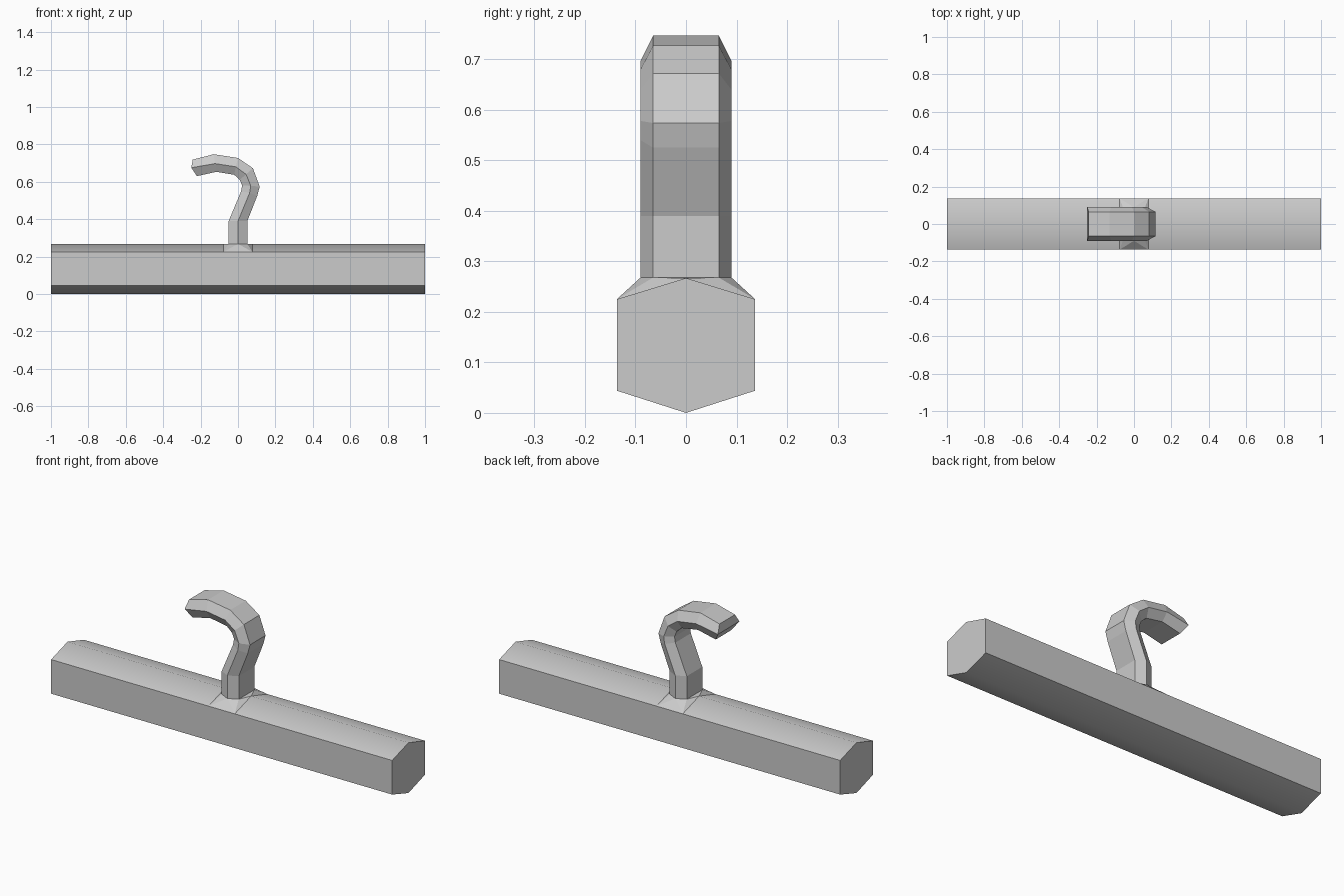
import bpy, bmesh

if "Cube" in bpy.data.objects:
    bpy.data.objects.remove(bpy.data.objects["Cube"])


def make_object(name, bm):
    bmesh.ops.recalc_face_normals(bm, faces=bm.faces[:])
    mesh = bpy.data.meshes.new(name)
    bm.to_mesh(mesh)
    bm.free()
    obj = bpy.data.objects.new(name, mesh)
    bpy.context.collection.objects.link(obj)
    return obj


def loft(name, rings):
    """Join equal-length rings of points, with caps at both ends."""
    bm = bmesh.new()
    rows = [[bm.verts.new(p) for p in ring] for ring in rings]
    n = len(rows[0])
    for a, b in zip(rows, rows[1:]):
        for i in range(n):
            j = (i + 1) % n
            bm.faces.new((a[i], a[j], b[j], b[i]))
    # each hexagonal cap folds along its widest line
    for row in (rows[0], rows[-1]):
        bm.faces.new(row[0:4])
        bm.faces.new(row[3:6] + row[0:1])
    return make_object(name, bm)


# Six-sided bar with softly shaded ridges
profile = [(0.137, 0.225), (0, 0.267), (-0.137, 0.225),
           (-0.137, 0.044), (0, 0.002), (0.137, 0.044)]
profile = [(y, z if z > 0.01 else 0.0) for y, z in profile]
bar = loft("bar", [[(x, y, z) for y, z in profile] for x in (-1, 1)])
bpy.context.view_layer.objects.active = bar
bar.select_set(True)
bpy.ops.object.shade_smooth_by_angle(angle=0.7)
bar.select_set(False)

# Hook: stations given as outer, middle and inner (x, z) rails
stations = [
    ((0.05, 0.25), (0.0, 0.25), (-0.05, 0.25)),
    ((0.05, 0.39), (0.0, 0.39), (-0.05, 0.39)),
    ((0.103, 0.525), (0.062, 0.54), (0.017, 0.55)),
    ((0.116, 0.574), (0.068, 0.578), (0.022, 0.58)),
    ((0.08, 0.672), (0.043, 0.64), (0.010, 0.61)),
    ((0.0, 0.727), (-0.012, 0.68), (-0.02, 0.637)),
    ((-0.13, 0.747), (-0.122, 0.697), (-0.115, 0.653)),
    ((-0.242, 0.718), (-0.25, 0.675), (-0.22, 0.63)),
]
rings = []
for (ox, oz), (mx, mz), (ix, iz) in stations:
    rings.append([(mx, 0.09, mz), (ox, 0.065, oz), (ox, -0.065, oz),
                  (mx, -0.09, mz), (ix, -0.065, iz), (ix, 0.065, iz)])
loft("hook", rings)

# Flared collar where the hook meets the bar
bm = bmesh.new()
for s in (-1, 1):
    bm.verts.new((0, 0.09 * s, 0.268))
    for x in (-1, 1):
        bm.verts.new((0.05 * x, 0.065 * s, 0.268))
        bm.verts.new((0.077 * x, 0.137 * s, 0.225))
    bm.verts.new((0.077 * s, 0, 0.267))
bmesh.ops.convex_hull(bm, input=bm.verts[:])
make_object("collar", bm)
